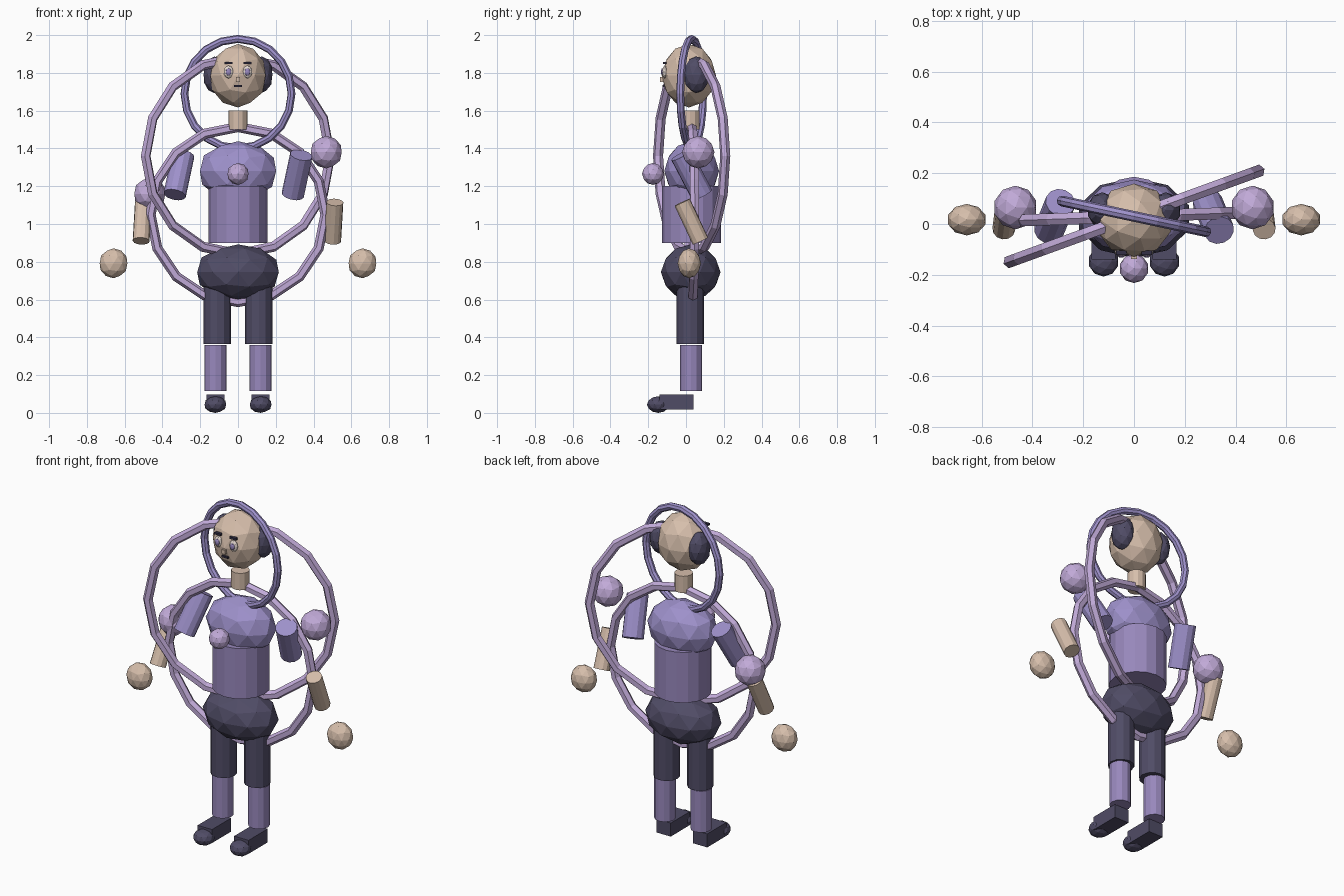
import bpy
import math
from mathutils import Vector

if "Cube" in bpy.data.objects:
    bpy.data.objects.remove(bpy.data.objects["Cube"])


def material(name, r, g, b):
    m = bpy.data.materials.new(name)
    lin = [((c / 255 + 0.055) / 1.055) ** 2.4 for c in (r, g, b)]
    m.diffuse_color = (*lin, 1)
    m.use_nodes = True
    m.node_tree.nodes["Principled BSDF"].inputs["Base Color"].default_value = m.diffuse_color
    return m


SKIN = material("skin", 214, 190, 171)
DARK = material("dark slate", 80, 76, 102)
INK = material("ink", 52, 48, 70)
LILAC = material("lilac", 193, 170, 216)
LAVENDER = material("lavender", 158, 145, 203)
VIOLET = material("violet", 152, 136, 188)
EYE = material("eye white", 226, 214, 206)


def finish(name, mat):
    o = bpy.context.object
    o.name = name
    o.data.materials.append(mat)
    return o


def ball(name, mat, loc, size, sub=2):
    bpy.ops.mesh.primitive_ico_sphere_add(subdivisions=sub, radius=1, location=loc)
    o = finish(name, mat)
    o.scale = size if isinstance(size, tuple) else (size,) * 3
    return o


def rod(name, mat, a, b, r, sides=12):
    a, b = Vector(a), Vector(b)
    d = b - a
    bpy.ops.mesh.primitive_cylinder_add(vertices=sides, radius=r, depth=d.length,
                                        location=(a + b) / 2)
    o = finish(name, mat)
    o.rotation_euler = d.to_track_quat('Z', 'Y').to_euler()
    return o


def box(name, mat, loc, size):
    bpy.ops.mesh.primitive_cube_add(size=1, location=loc)
    o = finish(name, mat)
    o.scale = size
    return o


def ring(name, mat, z, major, minor, turn, segs, sides):
    bpy.ops.mesh.primitive_torus_add(
        major_radius=major, minor_radius=minor, major_segments=segs,
        minor_segments=sides, location=(0, 0.03, z),
        rotation=(math.pi / 2, 0, math.radians(turn)))
    return finish(name, mat)


# Head and neck
ball("head", SKIN, (0, 0.015, 1.785), (0.153, 0.144, 0.168))
rod("neck", SKIN, (0, 0.022, 1.50), (0, 0.022, 1.60), 0.05)

# Trunk
ball("chest", LAVENDER, (0, 0.03, 1.28), (0.212, 0.145, 0.158))
rod("torso", VIOLET, (0, 0.03, 0.90), (0, 0.03, 1.20), 0.156, 16)
ball("pelvis", DARK, (0, 0.025, 0.745), (0.227, 0.158, 0.147))
ball("chest_orb", LILAC, (0, -0.175, 1.265), 0.058)

# Face details
box("mouth", INK, (0, -0.119, 1.73), (0.04, 0.012, 0.01))
box("nose", SKIN, (0, -0.128, 1.765), (0.022, 0.02, 0.025))

for s, side in ((-1, "left"), (1, "right")):
    ball(side + "_eye", EYE, (0.05 * s, -0.112, 1.805), (0.026, 0.015, 0.034))
    ball(side + "_iris", VIOLET, (0.05 * s, -0.124, 1.805), (0.015, 0.009, 0.02))
    box(side + "_brow", INK, (0.05 * s, -0.113, 1.852), (0.042, 0.018, 0.012))
    ball(side + "_ear_pad", DARK, (0.125 * s, 0.055, 1.79), (0.06, 0.07, 0.097))

    # Arms: the two sides swing in opposite directions
    y_top, y_low = 0.03 - 0.055 * s, 0.03 + 0.055 * s
    x_top, x_low = 0.3125 * s + 0.0225, 0.3125 * s - 0.0225
    rod(side + "_upper_arm", LAVENDER, (x_top, y_top, 1.365),
        (x_low, y_low, 1.155), 0.06)
    rod(side + "_forearm", SKIN, (0.507 * s + 0.006, 0.028 - 0.048 * s, 1.115),
        (0.507 * s - 0.006, 0.028 + 0.048 * s, 0.91), 0.045)
    ball(side + "_shoulder_orb", LILAC, (0.467 * s, 0.065, 1.27 + 0.11 * s), 0.086)
    ball(side + "_hand", SKIN, (0.659 * s, 0.017, 0.792), (0.077, 0.062, 0.079))

    # Legs and shoes
    rod(side + "_thigh", DARK, (0.11 * s, 0.023, 0.365), (0.11 * s, 0.023, 0.68), 0.072)
    rod(side + "_shin", VIOLET, (0.119 * s, 0.027, 0.115), (0.119 * s, 0.027, 0.36), 0.059)
    box(side + "_shoe", DARK, (0.12 * s, -0.05, 0.058), (0.095, 0.18, 0.08))
    ball(side + "_shoe_toe", DARK, (0.12 * s, -0.147, 0.044), (0.06, 0.06, 0.044))

# Hoops around the body
ring("head_hoop", LAVENDER, 1.69, 0.29, 0.021, -12, 20, 8)
ring("upper_hoop", LILAC, 1.36, 0.52, 0.027, 20, 16, 6)
ring("lower_hoop", LILAC, 1.05, 0.463, 0.027, 2, 16, 6)
